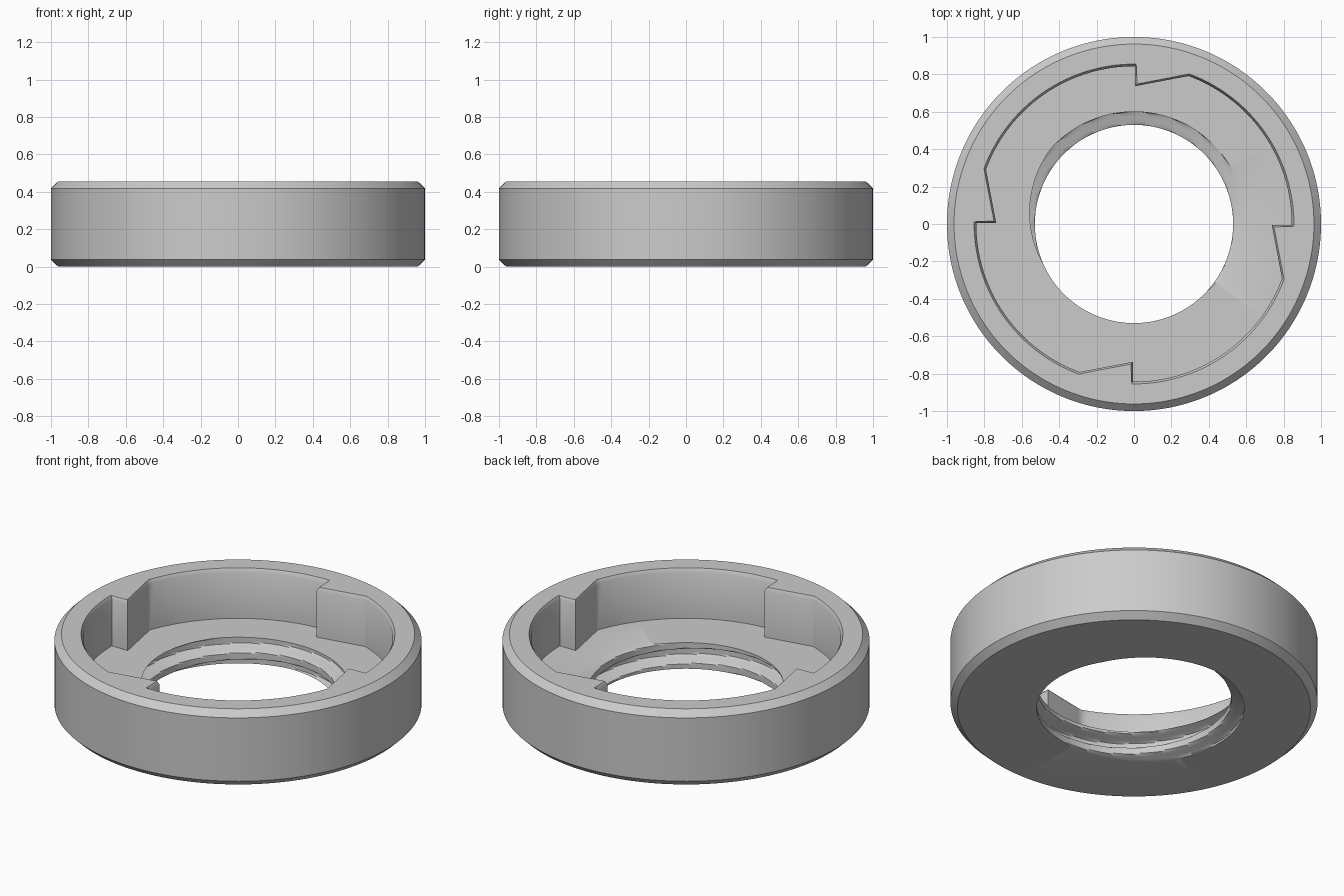
import bpy, bmesh, math

cube = bpy.data.objects.get("Cube")
if cube:
    bpy.data.objects.remove(cube, do_unlink=True)

HEIGHT, FLOOR = 0.455, 0.157
ARC_COLS, RAMP_COLS, THREAD_ROWS = 36, 10, 28
PITCH = 0.13


def polar(r, deg):
    a = math.radians(deg)
    return r * math.cos(a), r * math.sin(a)


def pocket_outline(offset):
    """Four arcs, each ending in a straight ramp and a radial step."""
    shift = math.degrees(offset / 0.8)
    start, ramp, tip = -0.4 - shift, 69.8, 89.6 - shift
    arc_r, tip_r = 0.843 + offset, 0.737 + offset
    points = []
    for q in range(4):
        turn = 90 * q
        for i in range(ARC_COLS):
            points.append(polar(arc_r, turn + start + (ramp - start) * i / (ARC_COLS - 1)))
        ax, ay = polar(arc_r, turn + ramp)
        bx, by = polar(tip_r, turn + tip)
        for i in range(1, RAMP_COLS + 1):
            f = i / RAMP_COLS
            points.append((ax + (bx - ax) * f, ay + (by - ay) * f))
    return points


wall = pocket_outline(0)
rim = pocket_outline(0.012)
angles = [math.degrees(math.atan2(y, x)) for x, y in wall]


def circle(r):
    return [polar(r, a) for a in angles]


def thread(z):
    """Left-handed rounded thread section at height z."""
    ring = []
    for a in angles:
        phase = math.radians(a - 80) + math.tau * (z - FLOOR) / PITCH
        wave = max(-1, min(1, 1.8 * math.cos(phase)))
        ring.append(polar(0.565 + 0.035 * wave, a))
    return ring


# Closed sequence of rings: outside, rim, pocket, then down the threaded bore
sections = [
    (circle(0.962), 0), (circle(1), 0.037), (circle(1), HEIGHT - 0.037),
    (circle(0.962), HEIGHT), (rim, HEIGHT), (wall, HEIGHT - 0.022), (wall, FLOOR),
]
for i in range(THREAD_ROWS + 1):
    z = FLOOR * (1 - i / THREAD_ROWS)
    sections.append((thread(z), z))

bm = bmesh.new()
rings = [[bm.verts.new((x, y, z)) for x, y in pts] for pts, z in sections]
count = len(angles)
for k, lower in enumerate(rings):
    upper = rings[(k + 1) % len(rings)]
    for i in range(count):
        j = (i + 1) % count
        bm.faces.new((lower[i], lower[j], upper[j], upper[i]))
bmesh.ops.remove_doubles(bm, verts=bm.verts, dist=0.0002)
bmesh.ops.recalc_face_normals(bm, faces=bm.faces)

mesh = bpy.data.meshes.new("ratchet_ring")
bm.to_mesh(mesh)
bm.free()
ring = bpy.data.objects.new("ratchet_ring", mesh)
bpy.context.collection.objects.link(ring)

# Plain grey finish
grey = bpy.data.materials.new("light_grey")
grey.use_nodes = True
colour = (0.6, 0.6, 0.6, 1)
grey.diffuse_color = colour
grey.node_tree.nodes["Principled BSDF"].inputs["Base Color"].default_value = colour
mesh.materials.append(grey)

bpy.ops.object.select_all(action="DESELECT")
ring.select_set(True)
bpy.context.view_layer.objects.active = ring
bpy.ops.object.shade_smooth_by_angle(angle=math.radians(30))
